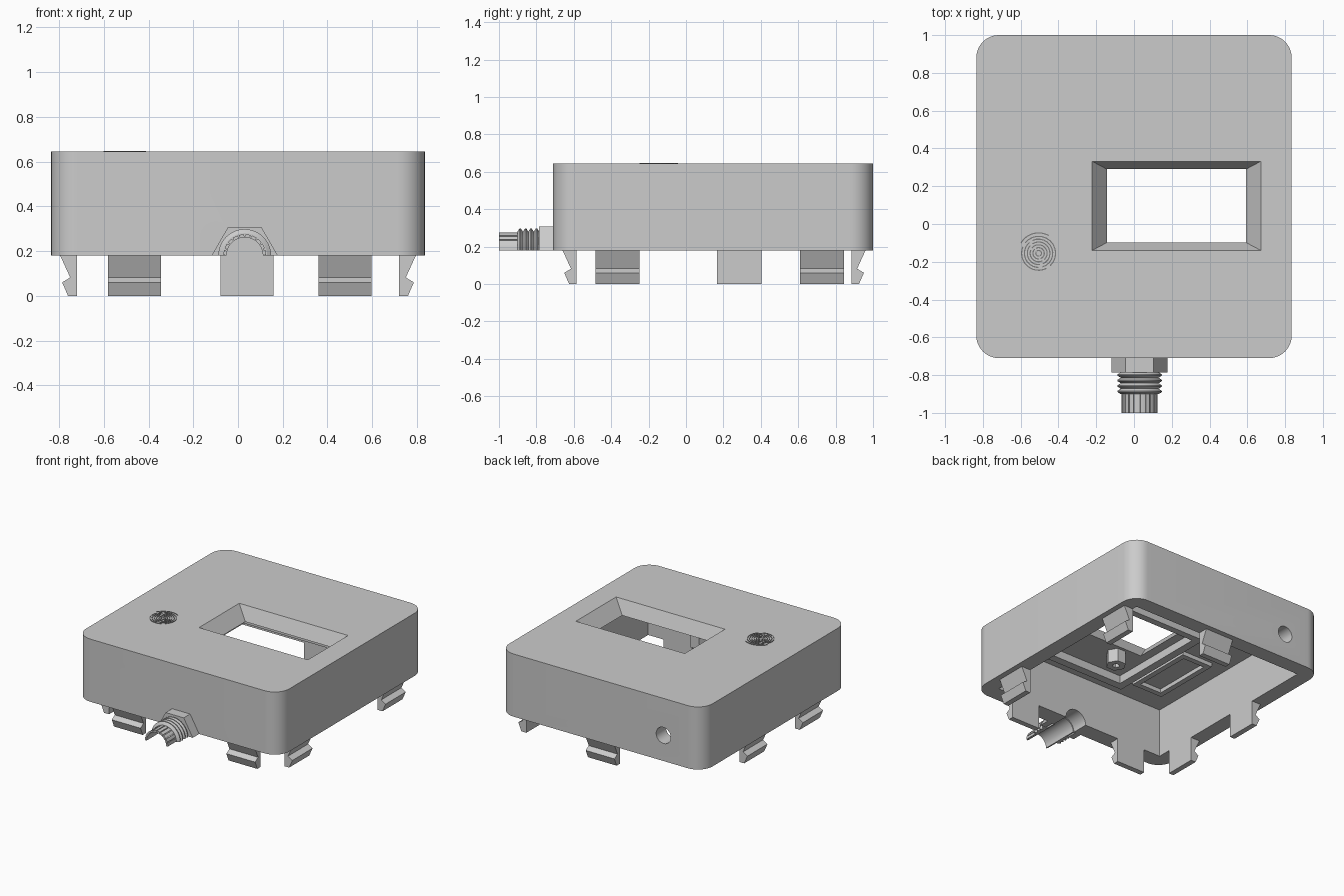
import bpy, bmesh, math, random
from mathutils import Vector, Matrix

if "Cube" in bpy.data.objects:
    bpy.data.objects.remove(bpy.data.objects["Cube"], do_unlink=True)
random.seed(4)


def material(name, value):
    m = bpy.data.materials.new(name)
    m.use_nodes = True
    colour = (value, value, value, 1)
    m.diffuse_color = colour
    m.node_tree.nodes["Principled BSDF"].inputs["Base Color"].default_value = colour
    return m


GREY = material("light grey plastic", 0.6)
DARK = material("engraving grey", 0.2)

TOP, BASE, CEILING = 0.645, 0.18, 0.545
GLAND_X = 0.03


def finish(bm, name, mat=GREY, smooth=False):
    bmesh.ops.recalc_face_normals(bm, faces=bm.faces)
    mesh = bpy.data.meshes.new(name)
    bm.to_mesh(mesh)
    bm.free()
    ob = bpy.data.objects.new(name, mesh)
    bpy.context.collection.objects.link(ob)
    mesh.materials.append(mat)
    bpy.ops.object.select_all(action='DESELECT')
    ob.select_set(True)
    bpy.context.view_layer.objects.active = ob
    if smooth:
        bpy.ops.object.shade_smooth_by_angle(angle=math.radians(30))
    return ob


def loft(bm, rings, closed=False):
    """Skin equal rings of points; cap the ends unless closed."""
    rows = [[bm.verts.new(p) for p in ring] for ring in rings]
    n = len(rows[0])
    pairs = list(zip(rows, rows[1:]))
    if closed:
        pairs.append((rows[-1], rows[0]))
    else:
        bm.faces.new(rows[0])
        bm.faces.new(rows[-1])
    for a, b in pairs:
        for i in range(n):
            j = (i + 1) % n
            bm.faces.new((a[i], a[j], b[j], b[i]))


def rect(x0, x1, y0, y1, z, grow_x=0, grow_y=0):
    x0, x1, y0, y1 = x0 - grow_x, x1 + grow_x, y0 - grow_y, y1 + grow_y
    return [(x0, y0, z), (x1, y0, z), (x1, y1, z), (x0, y1, z)]


def box(name, x0, x1, y0, y1, z0, z1):
    bm = bmesh.new()
    loft(bm, [rect(x0, x1, y0, y1, z) for z in (z0, z1)])
    return finish(bm, name)


def lathe(bm, profile, steps, start=0, end=180):
    """Sweep a closed (radius, y) profile about the gland axis."""
    full = end - start == 360
    rings = []
    for i in range(steps + (0 if full else 1)):
        a = math.radians(start + (end - start) * i / steps)
        rings.append([(r * math.cos(a), y, r * math.sin(a)) for r, y in profile])
    loft(bm, rings, full)


def cut(target, cutter):
    mod = target.modifiers.new("cut", 'BOOLEAN')
    mod.operation, mod.solver, mod.object = 'DIFFERENCE', 'EXACT', cutter
    bpy.context.view_layer.objects.active = target
    bpy.ops.object.modifier_apply(modifier=mod.name)
    bpy.data.objects.remove(cutter, do_unlink=True)


def cylinder_y(name, x, z, radius, y0, y1):
    bm = bmesh.new()
    loft(bm, [[(x + radius * math.cos(math.tau * i / 40), y,
                z + radius * math.sin(math.tau * i / 40)) for i in range(40)]
              for y in (y0, y1)])
    return finish(bm, name)


# Housing: rounded box, hollow from below
bm = bmesh.new()
outline = []
for k, (cx, cy) in enumerate([(0.715, 0.88), (-0.715, 0.88), (-0.715, -0.59), (0.715, -0.59)]):
    for i in range(13):
        a = math.pi / 2 * (k + i / 12)
        outline.append((cx + 0.12 * math.cos(a), cy + 0.12 * math.sin(a)))
loft(bm, [[(x, y, z) for x, y in outline] for z in (BASE, TOP)])
housing = finish(bm, "housing")
cut(housing, box("cavity_cutter", -0.72, 0.72, -0.585, 0.885, 0, CEILING))

# Sloping display window, cable bore and rear hole
bm = bmesh.new()
rings = []
for t in (-0.2, 1.2):
    rings.append(rect(-0.143, 0.593, -0.098, 0.29, CEILING + 0.1 * t, 0.079 * t, 0.042 * t))
loft(bm, rings)
cut(housing, finish(bm, "window_cutter"))
cut(housing, cylinder_y("bore_cutter", GLAND_X, BASE, 0.088, -0.8, -0.5))
cut(housing, cylinder_y("rear_hole_cutter", -0.515, 0.37, 0.06, 0.8, 1.1))
bpy.ops.object.select_all(action='DESELECT')
housing.select_set(True)
bpy.context.view_layer.objects.active = housing
bpy.ops.object.shade_smooth_by_angle(angle=math.radians(30))

# Snap clips: hooked profile (outward, height) swept along the wall
HOOK = [(0, BASE), (0, 0), (0.04, 0), (0.066, 0.06), (0.03, 0.082), (0.075, BASE)]


def clip(name, origin, outward):
    out = Vector(outward)
    side = Vector((-out.y, out.x, 0))
    bm = bmesh.new()
    loft(bm, [[Vector(origin) + out * d + side * s + Vector((0, 0, z)) for d, z in HOOK]
              for s in (-0.118, 0.118)])
    finish(bm, name)


for i, x in enumerate((-0.463, 0.478)):
    clip(f"front_clip_{i + 1}", (x, -0.585, 0), (0, -1, 0))
clip("back_clip", (0.04, 0.885, 0), (0, 1, 0))
for i, y in enumerate((-0.367, 0.727)):
    clip(f"left_clip_{i + 1}", (0.72, y, 0), (1, 0, 0))
for i, y in enumerate((-0.367, 0.285)):
    clip(f"right_clip_{i + 1}", (-0.72, y, 0), (-1, 0, 0))


# Half cable gland: nut, thread and split collar
def gland_part(bm, name, smooth=False):
    bmesh.ops.translate(bm, verts=bm.verts, vec=(GLAND_X, 0, BASE))
    return finish(bm, name, smooth=smooth)


bm = bmesh.new()
lathe(bm, [(0.102, -0.785), (0.148, -0.785), (0.148, -0.71), (0.102, -0.71)], 3)
gland_part(bm, "gland_nut")

bm = bmesh.new()
pitch = 0.029
thread = [(0.085, -0.785), (0.1, -0.785)]
for i in range(4):
    y = -0.785 - i * pitch
    thread += [(0.118, y - pitch * 0.4), (0.118, y - pitch * 0.6), (0.1, y - pitch)]
thread.append((0.085, thread[-1][1]))
lathe(bm, thread, 28)
gland_part(bm, "gland_thread", True)

bm = bmesh.new()
lathe(bm, [(0.081, -1.0), (0.088, -1.0), (0.088, -0.71), (0.081, -0.71)], 28)
gland_part(bm, "gland_sleeve", True)

bm = bmesh.new()
for i in range(10):
    lathe(bm, [(0.086, -1.0), (0.095, -1.0), (0.095, -0.9), (0.086, -0.9)],
          3, i * 18 + 2, i * 18 + 16)
gland_part(bm, "gland_fingers")

# Mounting rails under the ceiling
RAIL = 0.485
box("display_rail_side", -0.27, -0.21, -0.46, 0.42, RAIL, CEILING)
box("display_rail_front", -0.21, 0.7, -0.46, -0.4, RAIL, CEILING)
box("display_rail_back", -0.21, 0.7, 0.37, 0.42, RAIL, CEILING)
for i, x in enumerate((-0.58, -0.36)):
    box(f"sensor_rail_side_{i + 1}", x, x + 0.04, -0.4, 0.14, 0.515, CEILING)
for i, y in enumerate((-0.4, 0.1)):
    box(f"sensor_rail_end_{i + 1}", -0.54, -0.36, y, y + 0.04, 0.515, CEILING)

# Hollow six-sided screw boss
bm = bmesh.new()
lathe(bm, [(0.025, 0), (0.07, 0), (0.07, 0.1), (0.025, 0.1)], 6, 0, 360)
bmesh.ops.transform(bm, verts=bm.verts, matrix=Matrix.Translation((0.01, -0.18, 0.447))
                    @ Matrix.Rotation(math.pi / 2, 4, 'X'))
finish(bm, "screw_boss")

# Fingerprint mark: fine broken arcs
bm = bmesh.new()


def ridge(radius, start, end):
    rings = []
    for i in range(13):
        a = math.radians(start + (end - start) * i / 12)
        c, s = math.cos(a), math.sin(a)
        rings.append([(-0.505 + r * c, -0.155 + r * s, z) for r, z in
                      ((radius, TOP), (radius + 0.006, TOP),
                       (radius + 0.006, TOP + 0.003), (radius, TOP + 0.003))])
    loft(bm, rings)


for k in range(6):
    radius = 0.012 + 0.015 * k
    turn = random.uniform(-40, 40)
    ridge(radius, turn - 40, turn + 150)
    ridge(radius, turn + 165, turn + 305)
ridge(0.105, 60, 150)
finish(bm, "fingerprint_mark", DARK)
